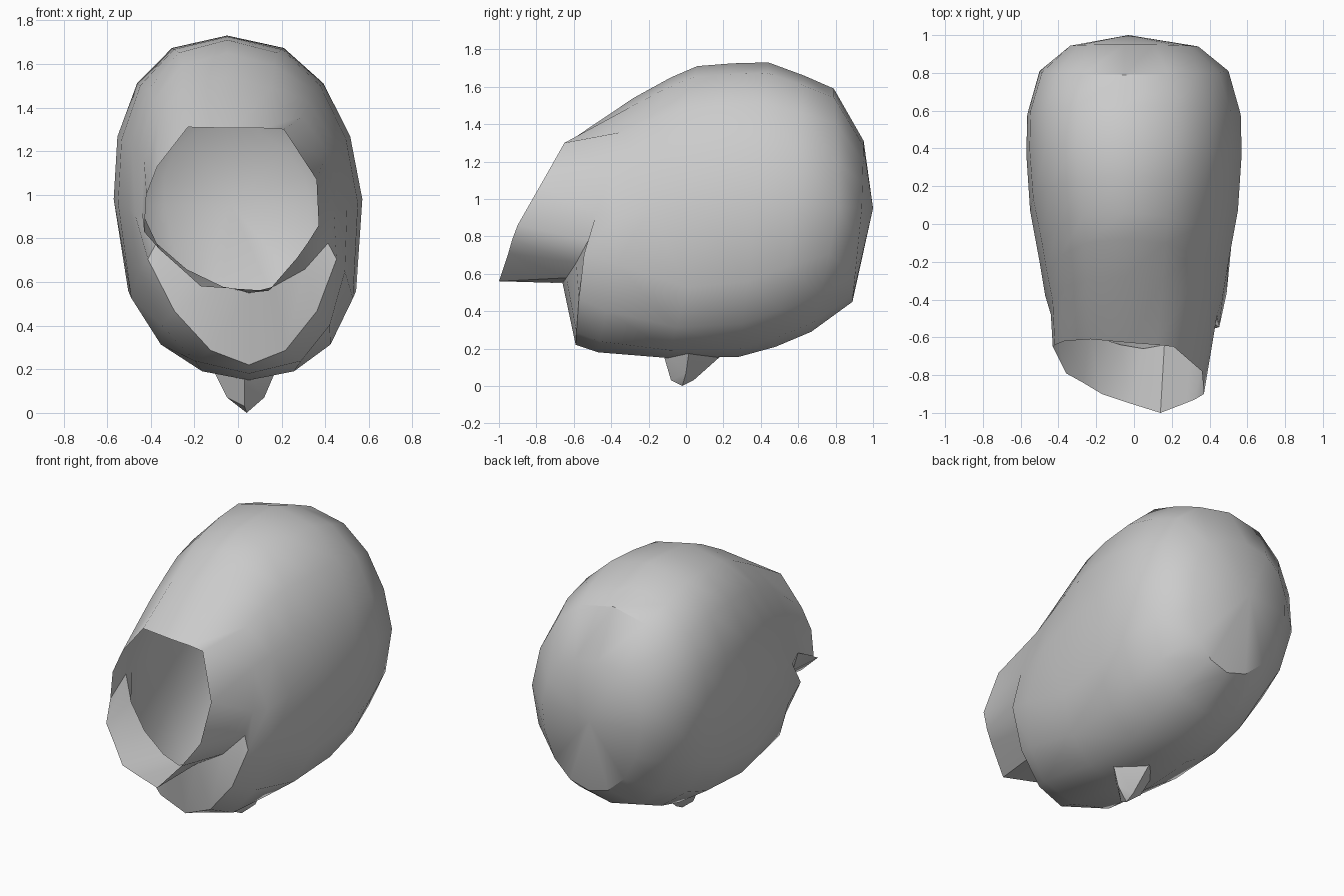
import bpy, bmesh
from math import sin, cos, radians, copysign

if "Cube" in bpy.data.objects:
    bpy.data.objects.remove(bpy.data.objects["Cube"], do_unlink=True)

grey = bpy.data.materials.new("plain_grey")
grey.use_nodes = True
grey.diffuse_color = (0.6, 0.6, 0.6, 1)
grey.node_tree.nodes["Principled BSDF"].inputs["Base Color"].default_value = grey.diffuse_color

SIDES = 16
LEAN = 0.05  # the top drifts to the right, the underside to the left


def egg_ring(half_width, top, side, bottom, lower_powers=(1, 1, 1)):
    """Rounded ring through (y, z) points; powers shape its lower half in x, y, z."""
    points = []
    for i in range(SIDES):
        angle = radians(90 - 360 / SIDES * i)
        c, s = cos(angle), sin(angle)
        end = top if s > 0 else bottom
        px, py, pz = (0.83, 1, 1) if s > 0 else lower_powers
        points.append((copysign(abs(c) ** px, c) * half_width - LEAN * s,
                       side[0] + (end[0] - side[0]) * abs(s) ** py,
                       side[1] + (end[1] - side[1]) * abs(s) ** pz))
    return points


def loft(name, rings, tip):
    """Skin a list of rings and close the last one to a point."""
    bm = bmesh.new()
    loops = [[bm.verts.new(p) for p in ring] for ring in rings]
    for a, b in zip(loops, loops[1:]):
        for i in range(len(a)):
            j = (i + 1) % len(a)
            bm.faces.new((a[i], a[j], b[j], b[i]))
    end, last = bm.verts.new(tip), loops[-1]
    for i in range(len(last)):
        bm.faces.new((last[i], last[(i + 1) % len(last)], end))
    bmesh.ops.recalc_face_normals(bm, faces=bm.faces)
    mesh = bpy.data.meshes.new(name)
    bm.to_mesh(mesh)
    bm.free()
    mesh.materials.append(grey)
    obj = bpy.data.objects.new(name, mesh)
    bpy.context.collection.objects.link(obj)
    bpy.ops.object.select_all(action="DESELECT")
    obj.select_set(True)
    bpy.context.view_layer.objects.active = obj
    bpy.ops.object.shade_smooth_by_angle(angle=radians(36))
    return obj


# Uneven front opening with its jutting lower lip
opening = [(-.01, -.63, 1.305), (.12, -.64, 1.305), (.21, -.65, 1.3), (.36, -.78, 1.07),
           (.37, -.9, .86), (.32, -.93, .78), (.27, -.95, .71), (.14, -1, .56),
           (-.02, -.95, .57), (-.17, -.9, .58), (-.27, -.84, .67), (-.36, -.79, .75),
           (-.43, -.65, .83), (-.42, -.64, 1), (-.37, -.62, 1.13), (-.23, -.61, 1.31)]

# Hollow shell: opening, crease behind the lip, chin, flat-bottomed cheeks, rounded back
shell_rings = [
    opening,
    egg_ring(.44, (-.28, 1.54), (-.48, .92), (-.66, .55), (1.4, 1.5, 1)),
    egg_ring(.47, (-.08, 1.65), (-.38, .9), (-.59, .22), (1.05, .25, 1.3)),
    egg_ring(.5, (.06, 1.71), (-.2, .94), (-.47, .18), (.75, .5, 1)),
    egg_ring(.55, (.25, 1.725), (.07, .96), (-.1, .15), (1, 1, .65)),
    egg_ring(.57, (.44, 1.73), (.37, .98), (.28, .155), (1.1, .8, .7)),
    egg_ring(.565, (.63, 1.66), (.58, .98), (.48, .21), (1, 1, .85)),
    egg_ring(.5, (.79, 1.59), (.81, .96), (.67, .29), (.9, 1.2, 1)),
    egg_ring(.34, (.95, 1.31), (.94, .95), (.89, .45)),
]
loft("hollow_shell", shell_rings, (-.03, 1, .95))

# Small pointed stub under the shell
stub_rings = [
    [(.18, .02, .21), (.04, .22, .19), (-.12, .02, .21), (.03, -.13, .2)],
    [(.12, .0, .07), (.04, .04, .03), (-.05, .0, .07), (.03, -.08, .03)],
]
loft("bottom_stub", stub_rings, (.04, -.02, 0))
